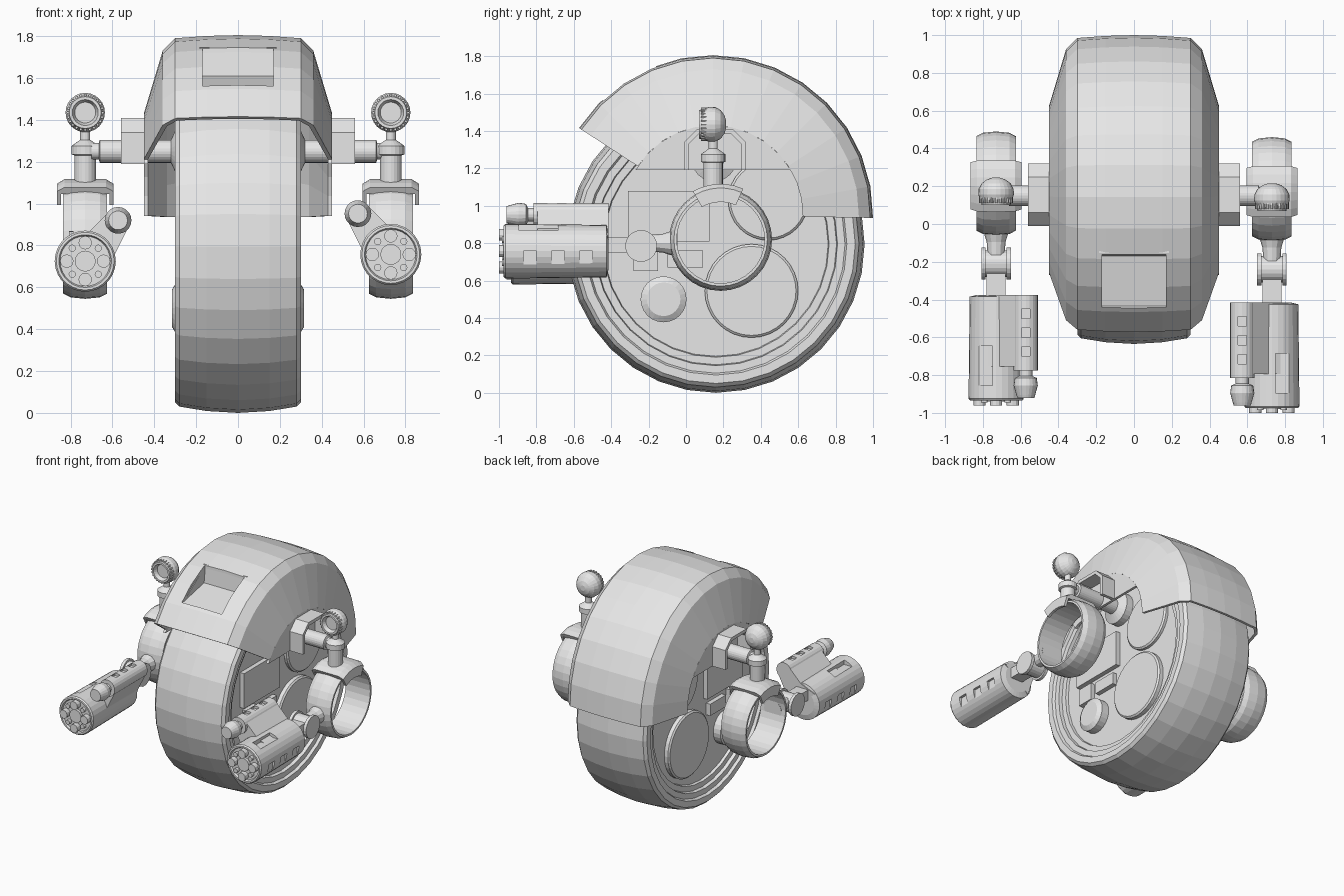
import bpy, bmesh
from math import sin, cos, pi, radians
from mathutils import Vector

cube = bpy.data.objects.get("Cube")
if cube:
    bpy.data.objects.remove(cube, do_unlink=True)

grey = bpy.data.materials.new("light grey")
grey.use_nodes = True
grey.diffuse_color = (0.8, 0.8, 0.8, 1)
grey.node_tree.nodes["Principled BSDF"].inputs["Base Color"].default_value = (0.8, 0.8, 0.8, 1)


def place(axis, t, u, v):
    return {"X": (t, u, v), "Y": (u, t, v), "Z": (u, v, t)}[axis]


def finish(name, bm):
    bmesh.ops.recalc_face_normals(bm, faces=bm.faces)
    mesh = bpy.data.meshes.new(name)
    bm.to_mesh(mesh)
    bm.free()
    mesh.materials.append(grey)
    obj = bpy.data.objects.new(name, mesh)
    bpy.context.collection.objects.link(obj)
    return obj


def lathe(name, profile, axis, centre, seg=24, arc=None, loop=False):
    """Turn (along, radius) points about an axis; arc gives start and end degrees."""
    bm = bmesh.new()
    start, end = arc or (0, 360)
    count = seg + 1 if arc else seg
    rings = []
    for i in range(count):
        a = radians(start + (end - start) * i / seg)
        rings.append([bm.verts.new(place(axis, t, centre[0] + r * cos(a), centre[1] + r * sin(a)))
                      for t, r in profile])
    n = len(profile)
    for i in range(seg):
        a, b = rings[i], rings[(i + 1) % count]
        for j in range(n if loop else n - 1):
            k = (j + 1) % n
            bm.faces.new((a[j], a[k], b[k], b[j]))
    if arc and loop:
        bm.faces.new(rings[0])
        bm.faces.new(rings[-1])
    elif not loop:
        bm.faces.new([r[0] for r in rings])
        bm.faces.new([r[-1] for r in rings])
    return finish(name, bm)


def rod(name, axis, a, b, centre, radius, seg=24):
    return lathe(name, [(a, radius), (b, radius)], axis, centre, seg)


def prism(name, outline, axis, a, b):
    bm = bmesh.new()
    low, high = [[bm.verts.new(place(axis, t, u, v)) for u, v in outline] for t in (a, b)]
    bm.faces.new(low)
    bm.faces.new(high)
    for i in range(len(outline)):
        j = (i + 1) % len(outline)
        bm.faces.new((low[i], low[j], high[j], high[i]))
    return finish(name, bm)


def box(name, x, y, z):
    return prism(name, [(x[0], y[0]), (x[1], y[0]), (x[1], y[1]), (x[0], y[1])], "Z", *z)


def cut(obj, cutters):
    for c in cutters:
        c.hide_render = True
        mod = obj.modifiers.new("cut", "BOOLEAN")
        mod.operation = "DIFFERENCE"
        mod.solver = "EXACT"
        mod.object = c
    bpy.context.view_layer.update()
    result = bpy.data.meshes.new_from_object(obj.evaluated_get(bpy.context.evaluated_depsgraph_get()))
    obj.modifiers.clear()
    obj.data = result
    for c in cutters:
        bpy.data.objects.remove(c, do_unlink=True)


def mirrored(half):
    return [(-t, r) for t, r in half] + [p for p in reversed(half) if p[0]]


# Wheel with stepped rim
tyre = [(.235, .6), (.255, .605), (.255, .645), (.28, .65), (.28, .69), (.3, .7),
        (.3, .745), (.28, .765), (.15, .786), (0, .795)]
lathe("wheel", mirrored(tyre), "X", (.16, .795), 32)

# Fender shell over the wheel
hub = (.145, .95)
outer = [(.45, .48), (.36, .78), (.3, .84), (.15, .851), (0, .855)]
inner = [(.43, .48), (.34, .77), (.29, .82), (.15, .831), (0, .835)]
shell = mirrored(outer) + mirrored(inner)[::-1]
fender = lathe("fender", shell, "X", hub, 13, (-1, 147), True)
cut(fender, [prism("window_cutter", [(-.153, 1.85), (-.17, 1.61), (-.435, 1.55), (-.55, 1.75)],
                   "X", -.17, .17)])

# Recessed window tray
prism("window_tray", [(-.153, 1.745), (-.17, 1.61), (-.435, 1.555), (-.43, 1.54),
                      (-.155, 1.59), (-.138, 1.745)], "X", -.185, .185)
for s in (-1, 1):
    prism("window_side", [(-.14, 1.745), (-.16, 1.6), (-.44, 1.545)], "X", s * .17, s * .185)


def gun(s, x, rear, z):
    # Rotary drum with slots in its outer side and top
    drum = lathe("gun_drum", [(rear, .1), (rear - .01, .14), (rear - .55, .146), (rear - .56, .138),
                              (rear - .56, .126), (rear - .545, .12)], "Y", (x, z), 28)
    slots = [box("slot_cutter", sorted((x + s * .125, x + s * .2)), (rear - d - .035, rear - d + .035),
                 (z - .07, z)) for d in (.12, .27, .42)]
    slots.append(box("slot_cutter", sorted((x + s * .02, x + s * .09)), (rear - .48, rear - .27),
                     (z + .11, z + .2)))
    cut(drum, slots)
    # Barrels
    rod("centre_barrel", "Y", rear - .5, rear - .565, (x, z), .05, 16)
    for i in range(8):
        a = i * pi / 4
        big = i % 2 == 0
        rod("barrel", "Y", rear - .5, rear - (.585 if big else .57),
            (x + .088 * cos(a), z + .088 * sin(a)), .032 if big else .017, 12)
    # Side tube joined by a web
    d = Vector((-s * .157, .195))
    p = Vector((s * .78, .63))
    prism("gun_web", [Vector((x, z)) + q for q in (d + p * .06, d * .45 + p * .075, p * .135,
                                                  p * -.135, d * .45 - p * .09, d - p * .06)],
          "Y", rear, rear - .38)
    tx, tz = x + d.x, z + d.y
    tube = rod("side_tube", "Y", rear, rear - .4, (tx, tz), .064, 20)
    cut(tube, [box("slot_cutter", (tx - .022, tx + .022), (rear - e - .025, rear - e + .025),
                   (tz + .045, tz + .1)) for e in (.1, .2, .3)])
    lathe("side_muzzle", [(rear - .39, .035), (rear - .43, .035), (rear - .44, .058), (rear - .48, .064),
                          (rear - .53, .05), (rear - .545, .045)], "Y", (tx, tz), 20)


def arm(s, shift, gun_rear, gun_z):
    x = s * .73
    yc, post = .185 + shift, .145 + shift
    # Hollow arm ring
    lathe("arm_ring", [(x - .105, .25), (x - .07, .268), (x, .275), (x + .07, .268), (x + .105, .25),
                       (x + .105, .235), (x - .105, .235)], "X", (yc, .82), 32, loop=True)
    # Clamp on top of the ring
    lathe("ring_clamp", [(x - .135, .2), (x - .135, .275), (x - .1, .297), (x + .1, .297),
                         (x + .135, .275), (x + .135, .2), (x + .115, .2), (x + .115, .262),
                         (x - .115, .262), (x - .115, .2)], "X", (yc, .82), 6, (66, 120), True)
    # Post, collar and lamp neck
    lathe("lamp_post", [(1.08, .052), (1.23, .052), (1.235, .066), (1.275, .066), (1.29, .045),
                        (1.305, .024), (1.36, .024)], "Z", (x, post), 20)
    # Lamp with knurled rim and domed back
    lathe("lamp", [(post - .045, .05), (post - .06, .056), (post - .075, .062), (post - .075, .076),
                   (post - .06, .08), (post - .02, .094), (post + .01, .093), (post + .04, .077),
                   (post + .06, .05), (post + .07, .02)], "Y", (x, 1.435), 24)
    for i in range(24):
        a = i * pi / 12
        rod("lamp_knurl", "Y", post - .065, post - .035,
            (x + .083 * cos(a), 1.435 + .083 * sin(a)), .007, 6)
    # Elbow fork, pivot and gun mount
    front = yc - .26
    lathe("elbow_neck", [(front + .03, .075), (front - .05, .05), (front - .12, .045)], "Y", (x, .8), 12)
    pivot = (front - .165, .785)
    rod("elbow_pivot", "X", x - .055, x + .055, pivot, .07, 20)
    for e in (-1, 1):
        rod("elbow_fork", "X", x + e * .055, x + e * .078, pivot, .085, 20)
    box("gun_mount", (x - .05, x + .05), (gun_rear - .02, pivot[0]), (.75, .83))
    gun(s, x, gun_rear, gun_z)


for s in (-1, 1):
    # Flat fender cheek
    cheek = [(hub[0] + .48 * cos(radians(a)), hub[1] + .48 * sin(radians(a))) for a in range(30, 151, 12)]
    prism("fender_cheek", cheek, "X", s * .43, s * .45)
    # Hub panels and covers
    for name, y, z, r, top in (("lower_disc", .35, .545, .25, .275), ("upper_disc", .44, 1.03, .215, .265)):
        lathe(name, [(s * .23, r), (s * (top - .01), r), (s * top, r - .012)], "X", (y, z), 32)
    lathe("hub_knob", [(s * .23, .123), (s * .295, .123), (s * .315, .09)], "X", (-.12, .5), 24)
    side = sorted((s * .23, s * .27))
    box("hub_panel", side, (-.31, .125), (.81, 1.08))
    box("hub_block", side, (-.28, -.15), (.65, .78))
    box("hub_block", side, (-.1, .09), (.67, .76))
    # Axle with flange and end cap
    lathe("axle", [(s * .23, .12), (s * .29, .12), (s * .32, .055), (s * .66, .055),
                   (s * .665, .04), (s * .7, .04)], "X", (.15, 1.25), 24)
    # Open arch bracket around the axle
    prism("axle_bracket", [(-.01, 1.19), (-.01, 1.34), (.06, 1.41), (.25, 1.41), (.32, 1.34), (.32, 1.19),
                           (.295, 1.19), (.295, 1.33), (.24, 1.385), (.07, 1.385), (.015, 1.33),
                           (.015, 1.19)], "X", s * .43, s * .56)

arm(1, 0, -.415, .757)
arm(-1, .03, -.375, .725)
